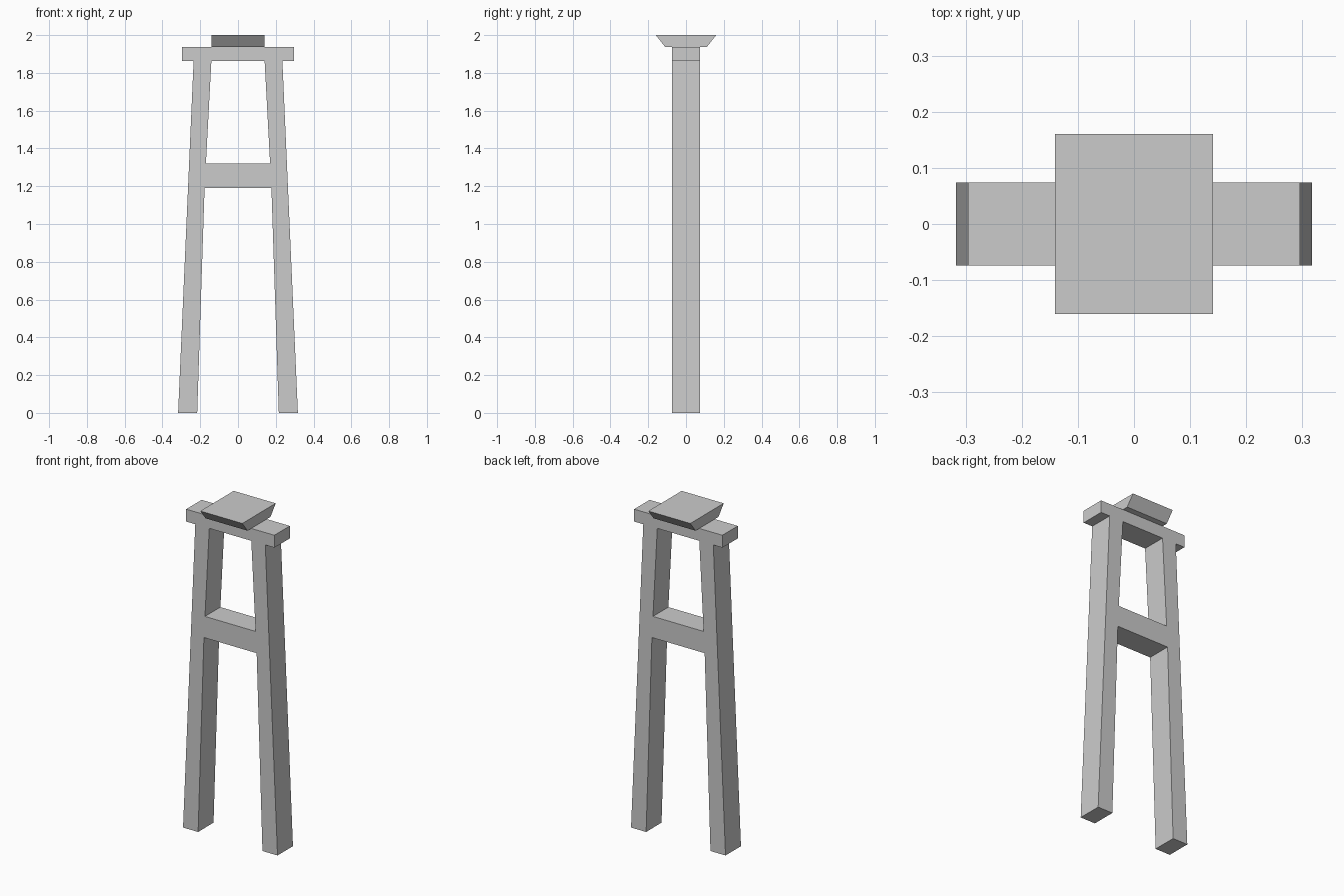
import bpy, bmesh
from mathutils import Vector

if "Cube" in bpy.data.objects:
    bpy.data.objects.remove(bpy.data.objects["Cube"])

DEPTH = 0.074  # half thickness of the frame


def extrude_profile(name, points, axis, half):
    """Extrude a closed 2D outline (h, z) symmetrically along axis 'x' or 'y'."""
    bm = bmesh.new()
    place = (lambda h, z: (h, -half, z)) if axis == 'y' else (lambda h, z: (-half, h, z))
    face = bm.faces.new([bm.verts.new(place(h, z)) for h, z in points])
    shift = Vector((0, 2 * half, 0)) if axis == 'y' else Vector((2 * half, 0, 0))
    out = bmesh.ops.extrude_face_region(bm, geom=[face], use_keep_orig=True)
    bmesh.ops.translate(bm, vec=shift,
                        verts=[g for g in out['geom'] if isinstance(g, bmesh.types.BMVert)])
    bmesh.ops.recalc_face_normals(bm, faces=bm.faces)
    mesh = bpy.data.meshes.new(name)
    bm.to_mesh(mesh)
    bm.free()
    obj = bpy.data.objects.new(name, mesh)
    bpy.context.collection.objects.link(obj)
    return obj


def symmetric(half_points):
    """Close a right-hand outline (bottom to top) with its mirror image."""
    return half_points + [(-h, z) for h, z in reversed(half_points)]


# splayed legs, inner edge bends slightly at the rung
leg = [(0.216, 0), (0.317, 0), (0.235, 1.862), (0.141, 1.862), (0.17, 1.32), (0.177, 1.19)]
for side, name in ((-1, "left_leg"), (1, "right_leg")):
    extrude_profile(name, [(side * x, z) for x, z in leg], 'y', DEPTH)

# rung between the legs
extrude_profile("rung", symmetric([(0.177, 1.19), (0.17, 1.32)]), 'y', DEPTH)

# cross beam over the legs
extrude_profile("cross_beam", symmetric([(0.296, 1.862), (0.296, 1.937)]), 'y', DEPTH)

# bearing block flaring to front and back
extrude_profile("bearing_block", symmetric([(0.11, 1.937), (0.16, 2.0)]), 'x', 0.141)
